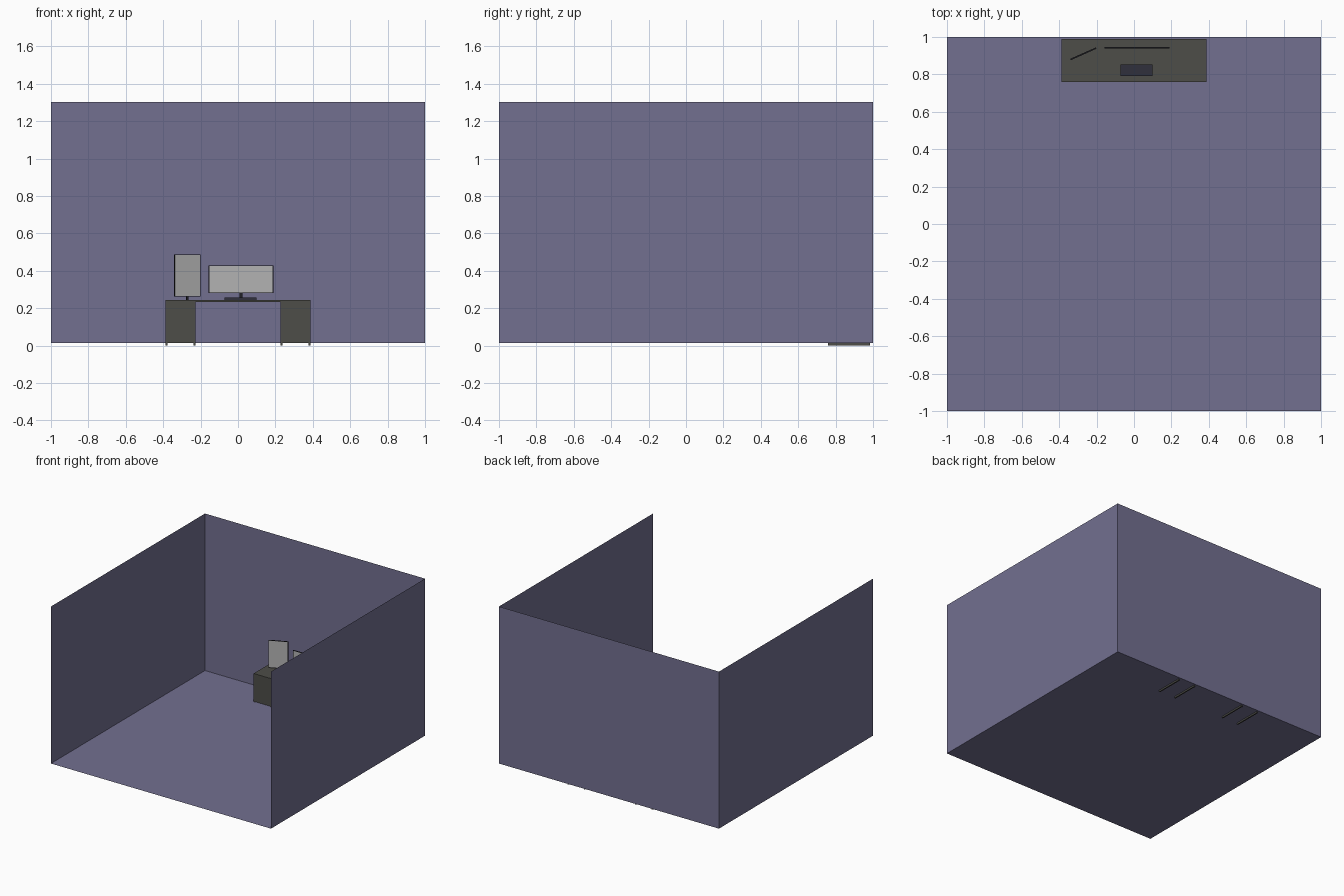
import bpy, bmesh
from math import radians
from mathutils import Matrix

if "Cube" in bpy.data.objects:
    bpy.data.objects.remove(bpy.data.objects["Cube"])


def material(name, rgb):
    m = bpy.data.materials.new(name)
    m.diffuse_color = (*rgb, 1)
    m.use_nodes = True
    m.node_tree.nodes["Principled BSDF"].inputs["Base Color"].default_value = m.diffuse_color
    return m


WALL = material("wall_paint", (0.17, 0.16, 0.28))
DESK = material("desk_wood", (0.075, 0.075, 0.065))
DARK = material("dark_plastic", (0.015, 0.015, 0.02))
KEYS = material("keyboard_plastic", (0.03, 0.03, 0.045))
SCREEN = material("screen_glass", (0.45, 0.45, 0.45))


def make(name, bm, *mats):
    me = bpy.data.meshes.new(name)
    bm.to_mesh(me)
    bm.free()
    for m in mats:
        me.materials.append(m)
    ob = bpy.data.objects.new(name, me)
    bpy.context.collection.objects.link(ob)
    return ob


def cube(x, y, z):
    """Box from (min, max) ranges on each axis."""
    bm = bmesh.new()
    size = [b - a for a, b in (x, y, z)]
    mid = [(a + b) / 2 for a, b in (x, y, z)]
    bmesh.ops.create_cube(bm, size=1, matrix=Matrix.Translation(mid) @ Matrix.Diagonal((*size, 1)))
    bm.normal_update()
    return bm


def box(name, x, y, z, mat):
    return make(name, cube(x, y, z), mat)


# Room: floor and three thin walls, open at the front and top
bm = cube((-1, 1), (-1, 1), (0.013, 1.303))
bmesh.ops.delete(bm, geom=[f for f in bm.faces if f.normal.z > 0.5 or f.normal.y < -0.5],
                 context='FACES_ONLY')
bmesh.ops.reverse_faces(bm, faces=bm.faces[:])
make("room", bm, WALL)

# Desk: top, and a pedestal at each end with side panels reaching below the floor
box("desk_top", (-0.388, 0.388), (0.758, 0.988), (0.234, 0.245), DESK)
for side, s in (("left", -1), ("right", 1)):
    def span(a, b):
        return tuple(sorted((s * a, s * b)))
    box(side + "_outer_panel", span(0.378, 0.388), (0.758, 0.985), (0, 0.234), DESK)
    box(side + "_inner_panel", span(0.228, 0.238), (0.758, 0.985), (0, 0.234), DESK)
    box(side + "_drawers", span(0.238, 0.378), (0.76, 0.985), (0.015, 0.234), DESK)


# Monitors: dark case with an inset screen on the front, plus a neck and foot
def monitor(name, loc, w, bottom, top, angle):
    bm = cube((-w / 2, w / 2), (-0.004, 0.004), (bottom, top))
    front = [f for f in bm.faces if f.normal.y < -0.5]
    bmesh.ops.inset_region(bm, faces=front, thickness=0.004, depth=-0.001)
    front[0].material_index = 1
    parts = [make(name + "_screen", bm, DARK, SCREEN),
             box(name + "_neck", (-0.007, 0.007), (-0.003, 0.003), (0.245, bottom), DARK)]
    for ob in parts:
        ob.location = (*loc, 0)
        ob.rotation_euler.z = radians(angle)


monitor("main_monitor", (0.016, 0.943), 0.345, 0.281, 0.428, 0)
monitor("upright_monitor", (-0.271, 0.91), 0.15, 0.262, 0.487, 24)

# Keyboard
box("keyboard", (-0.073, 0.098), (0.79, 0.853), (0.245, 0.257), KEYS)
